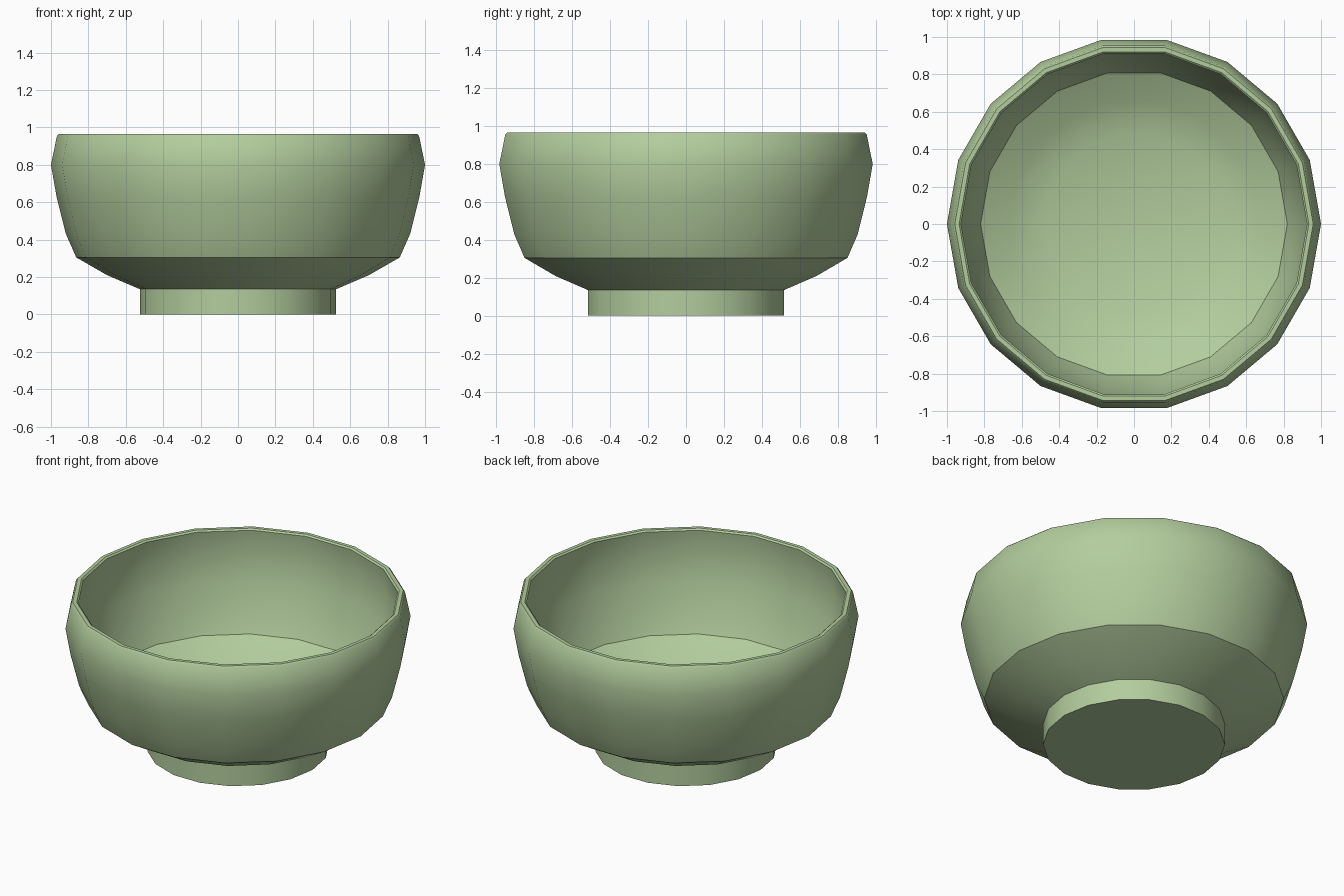
import bpy
import bmesh
from math import cos, sin, pi, radians

cube = bpy.data.objects.get("Cube")
if cube:
    bpy.data.objects.remove(cube, do_unlink=True)

SIDES = 18

# Single glaze colour
glaze = bpy.data.materials.new("pale_green_glaze")
glaze.use_nodes = True
color = (0.45, 0.61, 0.34, 1.0)
glaze.diffuse_color = color
glaze.node_tree.nodes["Principled BSDF"].inputs["Base Color"].default_value = color


def lathe(name, profile, cap_start=False, cap_end=False):
    """Turn an (radius, height) profile around z, with optional end caps."""
    bm = bmesh.new()
    angles = [2 * pi * i / SIDES for i in range(SIDES)]
    rings = [[bm.verts.new((r * cos(a), r * sin(a), z)) for a in angles]
             for r, z in profile]
    for low, high in zip(rings, rings[1:]):
        for i in range(SIDES):
            j = (i + 1) % SIDES
            bm.faces.new((low[i], low[j], high[j], high[i]))
    if cap_start:
        bm.faces.new(rings[0][::-1])
    if cap_end:
        bm.faces.new(rings[-1])
    mesh = bpy.data.meshes.new(name)
    bm.to_mesh(mesh)
    bm.free()
    mesh.materials.append(glaze)
    obj = bpy.data.objects.new(name, mesh)
    bpy.context.collection.objects.link(obj)
    bpy.ops.object.select_all(action="DESELECT")
    obj.select_set(True)
    bpy.context.view_layer.objects.active = obj
    bpy.ops.object.shade_smooth_by_angle(angle=radians(32))
    return obj


# Foot, outer wall, rounded rim, inner wall and floor in one profile
foot = [(0.525, 0.0), (0.525, 0.135)]
outer = [(0.70, 0.21), (0.865, 0.305), (0.92, 0.43), (0.97, 0.63), (1.0, 0.80)]
rim = [(0.968, 0.955), (0.958, 0.966), (0.935, 0.966), (0.925, 0.957)]
inner = [(0.945, 0.80), (0.915, 0.64), (0.87, 0.46), (0.82, 0.345), (0.67, 0.26)]
floor = [(0.49, 0.185)]
lathe("bowl", foot + outer + rim + inner + floor, cap_start=True, cap_end=True)
